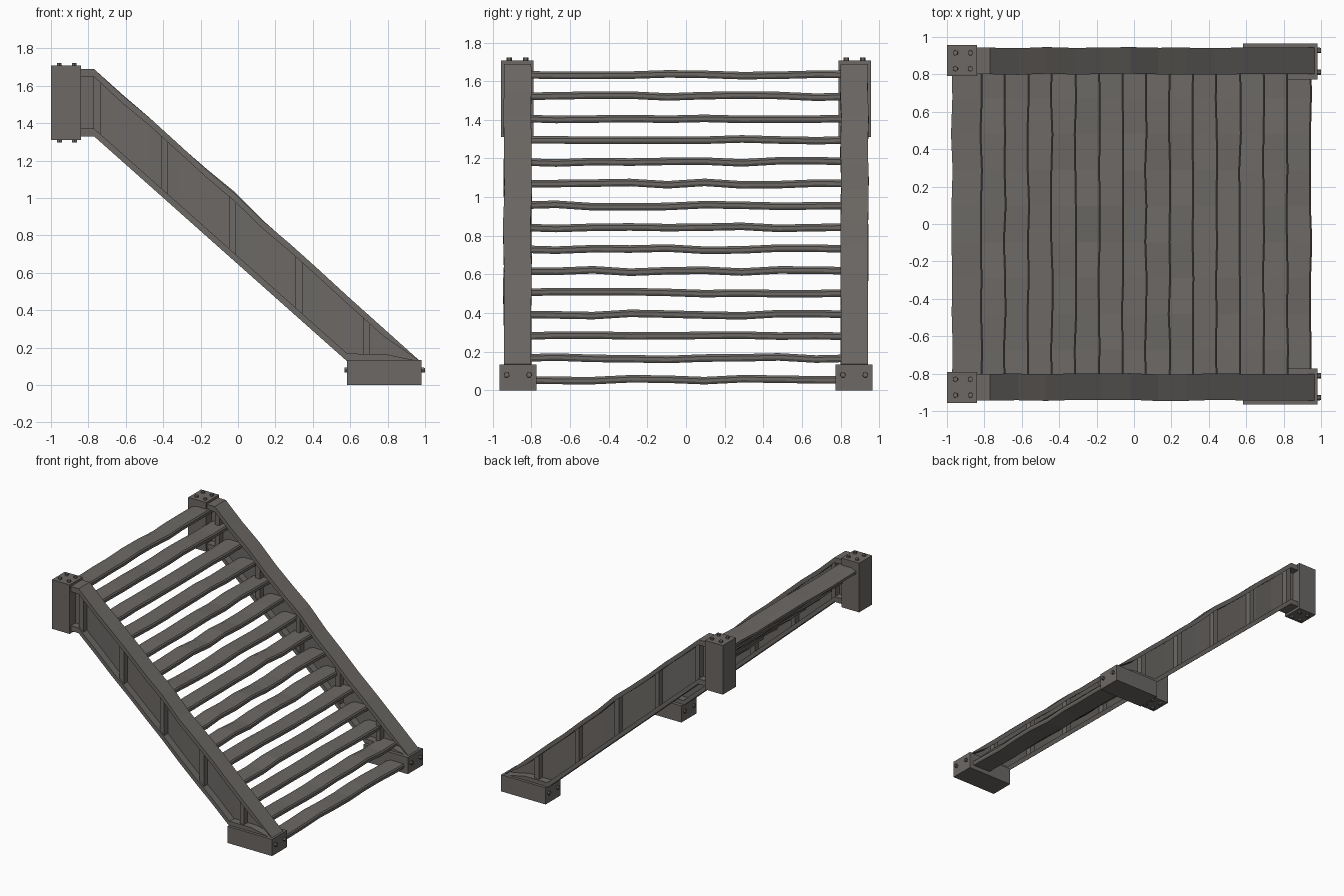
import bpy, bmesh, math, random
from mathutils import Matrix

if "Cube" in bpy.data.objects:
    bpy.data.objects.remove(bpy.data.objects["Cube"])

random.seed(4)
steel = bpy.data.materials.new("weathered grey steel")
steel.diffuse_color = (0.150, 0.140, 0.130, 1)
steel.use_nodes = True
steel.node_tree.nodes["Principled BSDF"].inputs["Base Color"].default_value = steel.diffuse_color


def finish(name, bm):
    bmesh.ops.recalc_face_normals(bm, faces=bm.faces)
    me = bpy.data.meshes.new(name)
    bm.to_mesh(me)
    bm.free()
    me.materials.append(steel)
    ob = bpy.data.objects.new(name, me)
    bpy.context.collection.objects.link(ob)
    return ob


def loft(name, rings):
    """Skin a list of closed cross-sections and cap both ends."""
    bm = bmesh.new()
    vs = [[bm.verts.new(p) for p in r] for r in rings]
    n = len(rings[0])
    for a, b in zip(vs, vs[1:]):
        for i in range(n):
            j = (i + 1) % n
            bm.faces.new((a[i], a[j], b[j], b[i]))
    bm.faces.new(vs[0])
    bm.faces.new(vs[-1])
    return finish(name, bm)


def box(name, x0, x1, y0, y1, z0, z1):
    return loft(name, [[(x, y0, z0), (x, y1, z0), (x, y1, z1), (x, y0, z1)]
                       for x in (x0, x1)])


def bolt(name, loc, axis):
    bm = bmesh.new()
    bmesh.ops.create_cone(bm, cap_ends=True, segments=6, radius1=0.016,
                          radius2=0.014, depth=0.036)
    rot = Matrix.Rotation(math.pi / 2, 4, 'Y') if axis == 'X' else Matrix()
    bmesh.ops.transform(bm, matrix=Matrix.Translation(loc) @ rot, verts=bm.verts)
    return finish(name, bm)


def top_z(x):
    return 1.69 - 0.896 * max(0, x + 0.77)


def bottom_z(x):
    return max(0.125, 1.33 - 0.889 * max(0, x + 0.77))


def i_section(x, s):
    """I-beam section at x, slightly bent out of true."""
    wob = 0 if x < -0.7 or x > 0.55 else 1
    top = top_z(x) + wob * random.uniform(-0.006, 0.006)
    if abs(x + 0.02) < 0.05:
        top += 0.012
    bot = bottom_z(x)
    t = min(0.042, max(0.002, (top - bot) / 2 - 0.002))
    c = 0.872 + wob * random.uniform(-0.004, 0.004)
    h, w = 0.071, 0.012
    pts = [(-h, bot), (h, bot), (h, bot + t), (w, bot + t), (w, top - t),
           (h, top - t), (h, top), (-h, top), (-h, top - t), (-w, top - t),
           (-w, bot + t), (-h, bot + t)]
    return [(x, s * (c + y), z) for y, z in pts]


for s, side in ((-1, "front"), (1, "back")):
    # sloping I-beam stringer
    stations = [-0.86, -0.77, -0.62, -0.47, -0.32, -0.17, -0.02, 0.13, 0.28,
                0.43, 0.585, 0.78, 0.965]
    loft(side + "_stringer", [i_section(x, s) for x in stations])
    # upright stiffening ribs
    for i, x in enumerate((-0.755, -0.392, -0.03, 0.327, 0.687)):
        loft(f"{side}_rib_{i}", [
            [(x + d, s * 0.812, bottom_z(x + d) + 0.015),
             (x + d, s * 0.93, bottom_z(x + d) + 0.015),
             (x + d, s * 0.93, top_z(x + d) - 0.02),
             (x + d, s * 0.812, top_z(x + d) - 0.02)] for d in (-0.019, 0.019)])
    # mounting blocks
    y0, y1 = sorted((s * 0.79, s * 0.957))
    box(side + "_top_block", -1.0, -0.84, y0, y1, 1.31, 1.708)
    y0, y1 = sorted((s * 0.773, s * 0.966))
    box(side + "_foot_block", 0.583, 0.982, y0, y1, 0, 0.135)
    # bolts
    for y in (0.83, 0.915):
        for x in (-0.955, -0.875):
            for z in (1.704, 1.314):
                bolt(side + "_top_bolt", (x, s * y, z), 'Z')
    for y in (0.812, 0.928):
        for x in (0.982, 0.587):
            bolt(side + "_foot_bolt", (x, s * y, 0.08), 'X')

# treads, slightly warped along their length
for i in range(15):
    xf, zc = -0.812 + 0.1258 * i, 1.635 - 0.1129 * i
    rings = []
    for k in range(10):
        y = -0.865 + 1.73 * k / 9
        amp = 0 if k in (0, 9) else 0.007
        dx, dz = random.uniform(-amp, amp) * 0.7, random.uniform(-amp, amp)
        prof = [(-0.162, -0.018), (-0.008, -0.02), (0, -0.008), (0, 0.008),
                (-0.008, 0.019), (-0.12, 0.019), (-0.162, 0.002)]
        rings.append([(xf + dx + px, y, zc + dz + pz) for px, pz in prof])
    loft(f"tread_{i + 1}", rings)
